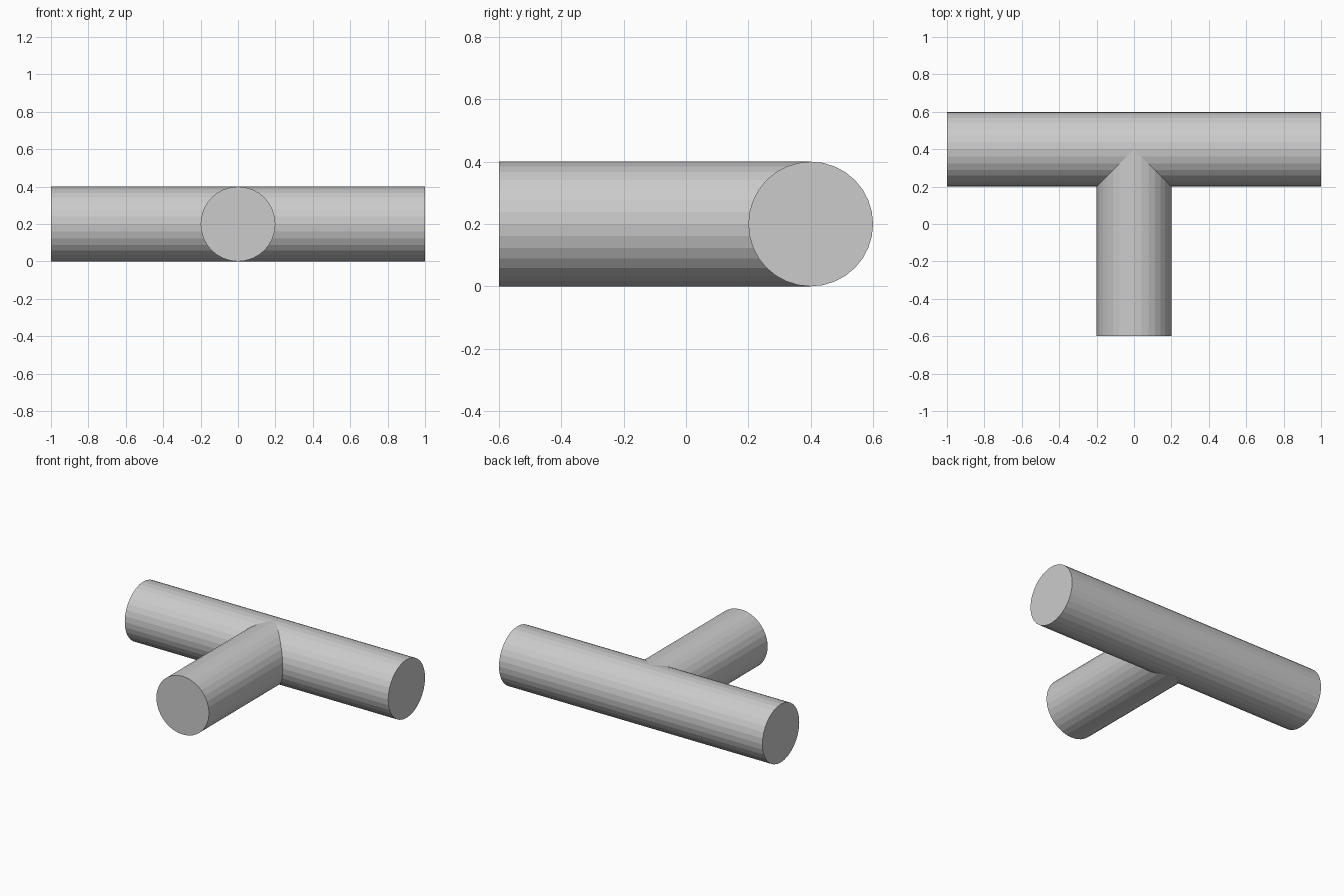
import bpy, bmesh, math

if "Cube" in bpy.data.objects:
    bpy.data.objects.remove(bpy.data.objects["Cube"])

SIDES, R = 32, 0.2
AXIS_Y = 0.4          # centre line of the long pipe
FRONT_Y = -0.6        # open end of the branch

bm = bmesh.new()


def face(points):
    bm.faces.new([bm.verts.new(p) for p in points])


ring = [(R * math.cos(2 * math.pi * k / SIDES), R * math.sin(2 * math.pi * k / SIDES))
        for k in range(SIDES)]

for (u0, w0), (u1, w1) in zip(ring, ring[1:] + ring[:1]):
    # Long pipe: each half stops at the mitred seam on the front side
    a0, a1 = max(-u0, 0), max(-u1, 0)
    for s in (-1, 1):
        face([(s, AXIS_Y + u0, R + w0), (s, AXIS_Y + u1, R + w1),
              (s * a1, AXIS_Y + u1, R + w1), (s * a0, AXIS_Y + u0, R + w0)])
    # Branch: runs forward from the same seam
    face([(u0, FRONT_Y, R + w0), (u1, FRONT_Y, R + w1),
          (u1, AXIS_Y - abs(u1), R + w1), (u0, AXIS_Y - abs(u0), R + w0)])

# End caps
for s in (-1, 1):
    face([(s, AXIS_Y + u, R + w) for u, w in ring])
face([(u, FRONT_Y, R + w) for u, w in ring])

# Weld the seam into one closed skin
bmesh.ops.remove_doubles(bm, verts=bm.verts, dist=1e-4)
bmesh.ops.dissolve_degenerate(bm, dist=1e-5, edges=bm.edges)
bmesh.ops.recalc_face_normals(bm, faces=bm.faces)

mesh = bpy.data.meshes.new("tee_pipe")
bm.to_mesh(mesh)
bm.free()
bpy.context.collection.objects.link(bpy.data.objects.new("tee_pipe", mesh))
